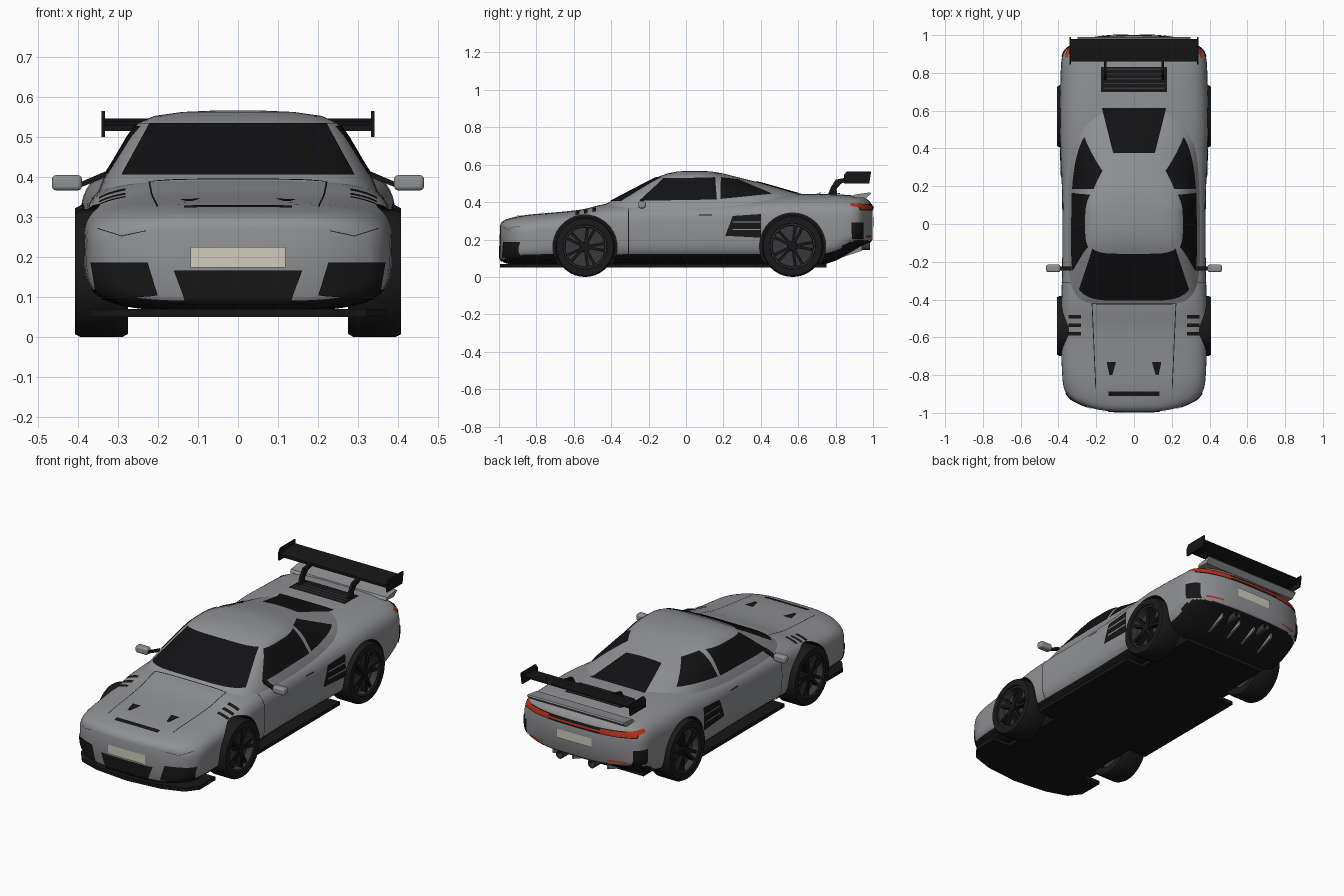
import bpy, bmesh, math
from mathutils import Vector
from mathutils.bvhtree import BVHTree

old = bpy.data.objects.get("Cube")
if old:
    bpy.data.objects.remove(old)


def material(name, rgb, rough=0.5):
    m = bpy.data.materials.new(name)
    m.use_nodes = True
    m.diffuse_color = (*rgb, 1)
    node = m.node_tree.nodes["Principled BSDF"]
    node.inputs["Base Color"].default_value = (*rgb, 1)
    node.inputs["Roughness"].default_value = rough
    return m


paint = material("silver grey paint", (0.28, 0.285, 0.295))
black = material("black trim", (0.008, 0.008, 0.008))
glass = material("dark glass", (0.006, 0.006, 0.007))
rubber = material("tyre rubber", (0.01, 0.01, 0.01))
alloy = material("dark alloy", (0.04, 0.04, 0.045))
red = material("red lamp", (0.5, 0.03, 0.012))
cream = material("cream plate", (0.62, 0.61, 0.5))
BOTH = (1, -1)


def finish(name, bm, *mats, angle=40):
    """Turn a bmesh into a named object with smooth shading."""
    me = bpy.data.meshes.new(name)
    bm.to_mesh(me)
    bm.free()
    ob = bpy.data.objects.new(name, me)
    bpy.context.collection.objects.link(ob)
    for m in mats:
        me.materials.append(m)
    smooth(ob, angle)
    return ob


def smooth(ob, angle=40):
    bpy.ops.object.select_all(action='DESELECT')
    ob.select_set(True)
    bpy.context.view_layer.objects.active = ob
    bpy.ops.object.shade_smooth_by_angle(angle=math.radians(angle))


def power(v, e):
    return math.copysign(abs(v) ** e, v)


def loft(bm, rings):
    """Skin closed rings and close both ends with rows of quads."""
    rows = [[bm.verts.new(p) for p in r] for r in rings]
    n = len(rows[0])
    for a, b in zip(rows, rows[1:]):
        for i in range(n):
            bm.faces.new((a[i], a[(i + 1) % n], b[(i + 1) % n], b[i]))
    for r in (rows[0], rows[-1]):
        for i in range(n // 2):
            quad = [r[i], r[i + 1], r[(n - i - 1) % n], r[(n - i) % n]]
            bm.faces.new(list(dict.fromkeys(quad)))
    bmesh.ops.recalc_face_normals(bm, faces=bm.faces)


def lathe(bm, profile, cx, cy, cz, sign, axis="x", seg=40):
    """Revolve (radius, offset) points about an axis along x or y."""
    rows = []
    for r, d in profile:
        ring = []
        for k in range(seg):
            a = math.tau * k / seg
            u, v = r * math.cos(a), r * math.sin(a)
            ring.append(bm.verts.new((sign * (cx + d), cy + u, cz + v) if axis == "x"
                                     else (sign * cx + u, cy + d, cz + v)))
        rows.append(ring)
    for a, b in zip(rows, rows[1:]):
        for i in range(seg):
            bm.faces.new((a[i], a[(i + 1) % seg], b[(i + 1) % seg], b[i]))
    bmesh.ops.remove_doubles(bm, verts=bm.verts, dist=1e-5)
    bmesh.ops.recalc_face_normals(bm, faces=bm.faces)


def prism(bm, pts, a, b, place):
    """Extrude a 2D outline from depth a to b; place maps (u, v, d) to 3D."""
    lo, hi = ([bm.verts.new(place(u, v, d)) for u, v in pts] for d in (a, b))
    bm.faces.new(lo)
    bm.faces.new(hi[::-1])
    for i in range(len(pts)):
        j = (i + 1) % len(pts)
        bm.faces.new((lo[i], hi[i], hi[j], lo[j]))
    bmesh.ops.recalc_face_normals(bm, faces=bm.faces)


def box(bm, x0, x1, y0, y1, z0, z1):
    prism(bm, [(x0, y0), (x1, y0), (x1, y1), (x0, y1)], z0, z1, lambda u, v, d: (u, v, d))


# Main body: cross-sections as (y, end bow, half width, bottom, belt, top)
stations = [
    (-.995, .10, .335, .10, .20, .272), (-.985, .10, .355, .085, .20, .293),
    (-.95, .09, .372, .07, .20, .312), (-.85, .05, .38, .065, .21, .332),
    (-.70, .02, .385, .065, .22, .345), (-.55, 0, .387, .065, .23, .362),
    (-.42, 0, .385, .065, .24, .392), (-.20, 0, .38, .065, .25, .405),
    (.10, 0, .38, .065, .25, .41), (.35, 0, .387, .065, .25, .425),
    (.55, 0, .395, .065, .25, .442), (.75, 0, .39, .07, .25, .443),
    (.88, -.02, .385, .13, .26, .437), (.95, -.05, .375, .17, .27, .425),
    (.985, -.07, .36, .185, .28, .40), (.998, -.08, .34, .20, .28, .37)]


def blend(rows, steps):
    """Catmull-Rom interpolation of table rows."""
    out = []
    for i in range(len(rows) - 1):
        p = [rows[max(0, min(len(rows) - 1, i + k))] for k in (-1, 0, 1, 2)]
        for s in range(steps):
            t = s / steps
            out.append([b + .5 * t * (c - a + t * (2 * a - 5 * b + 4 * c - d + t * (3 * (b - c) + d - a)))
                        for a, b, c, d in zip(*p)])
    return out + [rows[-1]]


def section(y, bow, w, bottom, belt, top, n=64):
    ring = []
    for k in range(n):
        t = math.tau * k / n
        c, s = power(math.cos(t), .5), power(math.sin(t), .5)
        ring.append((w * c, y + bow * abs(w * c / .38) ** 3,
                     belt + s * (top - belt if s > 0 else belt - bottom)))
    return ring


body_bm = bmesh.new()
loft(body_bm, [section(*row) for row in blend(stations, 3)])
for f in body_bm.faces:
    c = f.calc_center_median()
    f.material_index = int((f.normal.z < -.6 and c.z < .2) or (c.z < .085 and c.y < -.8))

# Cabin: outlines by height as (z, front y, rear y, half width, rear squareness)
levels = [(.34, -.52, .85, .36, 4), (.40, -.41, .72, .335, 3.5), (.44, -.335, .62, .31, 3),
          (.50, -.22, .41, .275, 2.2), (.535, -.15, .27, .25, 2), (.553, -.10, .20, .21, 2),
          (.563, -.05, .14, .14, 2), (.567, 0, .09, .05, 2)]


def outline(z, front, rear, w, square, n=96, mid=.05):
    ring = []
    for k in range(n):
        t = math.tau * k / n
        s = math.sin(t)
        e = 2 / (square if s > 0 else 5 if z < .55 else 3)
        ring.append((w * power(math.cos(t), e),
                     mid + power(s, e) * (rear - mid if s > 0 else mid - front), z))
    return ring


cabin_bm = bmesh.new()
loft(cabin_bm, [outline(*row) for row in levels])

# Surface used for laying thin panels
points, polys = [], []
for bm in (body_bm, cabin_bm):
    base = len(points)
    bm.verts.index_update()
    points += [v.co.copy() for v in bm.verts]
    polys += [[v.index + base for v in f.verts] for f in bm.faces]
shell = BVHTree.FromPolygons(points, polys)
body = finish("body_shell", body_bm, paint, black)
finish("cabin_shell", cabin_bm, paint, angle=50)

# Wheel arches
WHEELS = {"front": (-.54, .16), "rear": (.57, .165)}
bm = bmesh.new()
for cy, r in WHEELS.values():
    for s in BOTH:
        lathe(bm, [(0, .23), (r + .012, .23), (r + .012, .5), (0, .5)], 0, cy, r, s)
for f in bm.faces:
    f.material_index = 1
cutter = finish("arch_cutter", bm, paint, black)
cutter.hide_render = True
cut = body.modifiers.new("arches", 'BOOLEAN')
cut.operation, cut.object, cut.solver = 'DIFFERENCE', cutter, 'EXACT'
bpy.context.view_layer.objects.active = body
bpy.ops.object.modifier_apply(modifier="arches")
bpy.data.objects.remove(cutter)
smooth(body)

VIEWS = {"front": (lambda u, v: (u, -2, v), (0, 1, 0)), "rear": (lambda u, v: (u, 2, v), (0, -1, 0)),
         "top": (lambda u, v: (u, v, 2), (0, 0, -1)), "side": (lambda u, v: (2, u, v), (-1, 0, 0))}


def panel(name, mat, view, quads, signs=BOTH, lift=.004, n=12):
    """Lay four-cornered panels on the shell, projected from a direction."""
    bm = bmesh.new()
    place, direction = VIEWS[view]
    for s in signs:
        for a, b, c, d in quads:
            a, b, c, d = map(Vector, (a, b, c, d))
            flip = Vector((s, 1, 1))
            grid = []
            for i in range(n + 1):
                row = []
                for j in range(n + 1):
                    p = a.lerp(b, i / n).lerp(d.lerp(c, i / n), j / n)
                    start = Vector(place(*p))
                    hit, normal = shell.ray_cast(start, Vector(direction))[:2]
                    if hit is None:
                        hit, normal = shell.find_nearest(start - 2 * start.project(Vector(direction)) * .5)[:2]
                    if normal.dot(Vector(direction)) > 0:
                        normal = -normal
                    row.append(bm.verts.new((hit + normal * lift) * flip))
                grid.append(row)
            for i in range(n):
                for j in range(n):
                    f = bm.faces.new((grid[i][j], grid[i + 1][j], grid[i + 1][j + 1], grid[i][j + 1]))
                    f.normal_update()
                    if f.normal.dot(Vector(direction) * flip) > 0:
                        f.normal_flip()
    return finish(name, bm, mat, angle=60)


def rect(u0, u1, v0, v1):
    return [(u0, v0), (u1, v0), (u1, v1), (u0, v1)]


ONE = (1,)
# Glass
panel("windscreen", glass, "front", [[(-.29, .403), (.29, .403), (.22, .532), (-.22, .532)]], ONE, n=24)
panel("door_window", glass, "side", [[(-.25, .405), (.165, .412), (.155, .53), (-.12, .525)]], n=20)
panel("quarter_window", glass, "side", [[(.185, .415), (.46, .442), (.28, .518), (.185, .53)]], n=20)
panel("rear_window", glass, "top", [[(-.11, .375), (.11, .375), (.17, .615), (-.17, .615)]], ONE, n=20)

# Bonnet and deck details
panel("bonnet_slot", black, "top", [rect(-.135, .135, -.91, -.885)], ONE)
panel("bonnet_duct", black, "top", [[(.115, -.8), (.13, -.8), (.145, -.73), (.095, -.73)]])
panel("wing_vent", black, "top", [rect(.28, .345, y, y + .02) for y in (-.59, -.545, -.5)])
panel("bonnet_seam", black, "top", [[(.2, -.87), (.204, -.87), (.224, -.42), (.22, -.42)],
                                    rect(0, .22, -.424, -.42)], lift=.002, n=20)
panel("engine_vent", black, "top", [rect(-.175, .175, .7, .83)], ONE)
panel("engine_slat", alloy, "top", [rect(-.16, .16, .715 + .025 * k, .722 + .025 * k) for k in range(5)], ONE, .007)

# Side details
panel("door_seam", black, "side", [rect(-.31, -.306, .11, .37), rect(.07, .14, .328, .334)], lift=.002)
panel("side_intake", black, "side", [[(.21, .22), (.4, .21), (.4, .335), (.25, .325)]])
panel("intake_blade", paint, "side", [rect(.25, .4, z, z + .007) for z in (.25, .29)], lift=.008)
panel("rear_corner_vent", black, "side", [rect(.885, .945, .205, .29)])

# Nose details
panel("lower_grille", black, "front", [[(-.13, .085), (.13, .085), (.16, .167), (-.16, .167)]], ONE)
panel("corner_intake", black, "front", [[(.2, .105), (.35, .095), (.365, .187), (.225, .187)]])
panel("front_plate", cream, "front", [rect(-.118, .118, .174, .226)], ONE, .006)
panel("headlamp_seam", black, "front", [[(.23, .265), (.29, .252), (.29, .254), (.23, .267)],
                                        [(.29, .252), (.35, .27), (.35, .272), (.29, .254)]], lift=.002)

# Tail details
panel("lamp_surround", black, "rear", [rect(0, .35, .355, .388)], lift=.003)
panel("tail_lamp", red, "rear", [rect(.16, .345, .36, .384), rect(0, .16, .366, .374)], lift=.006)
panel("side_lamp", red, "side", [[(.88, .378), (.95, .365), (.95, .388), (.88, .392)]])
panel("rear_plate", cream, "rear", [rect(-.11, .11, .27, .32)], ONE, .006)
panel("rear_reflector", red, "rear", [rect(.2, .3, .212, .222)])

# Wheels
for end, (cy, r) in WHEELS.items():
    tyre, rim = bmesh.new(), bmesh.new()
    for s in BOTH:
        lathe(tyre, [(r * .72, .275), (r * .95, .275), (r, .29), (r, .393), (r * .95, .408),
                     (r * .74, .408), (r * .72, .395), (r * .72, .275)], 0, cy, r, s)
        lathe(rim, [(0, .33), (r * .73, .33), (r * .73, .4), (r * .68, .4), (r * .66, .365), (0, .365)], 0, cy, r, s)
    finish(end + "_tyres", tyre, rubber)
    finish(end + "_rims", rim, alloy)
    spokes = bmesh.new()
    for s in BOTH:
        lathe(spokes, [(0, .36), (r * .17, .36), (r * .15, .398), (0, .4)], 0, cy, r, s)
        for k in range(10):
            t = math.tau * (k // 2) / 5 + (.18 if k % 2 else -.18)
            prism(spokes, [(.1 * r, -.007), (.7 * r, -.008), (.7 * r, .008), (.1 * r, .007)], .362, .394,
                  lambda u, v, d: (s * d, cy + u * math.cos(t) - v * math.sin(t),
                                   r + u * math.sin(t) + v * math.cos(t)))
    finish(end + "_spokes", spokes, black, angle=30)

# Undertray with front splitter and sills
half = [(.2, -.975), (.32, -.935), (.37, -.87), (.37, -.73), (.26, -.73), (.26, -.35),
        (.37, -.35), (.37, .38), (.26, .38), (.26, .75)]
bm = bmesh.new()
prism(bm, [(0, -.995)] + half + [(-x, y) for x, y in half[::-1]], .05, .07, lambda u, v, d: (u, v, d))
finish("undertray", bm, black, angle=30)

# Diffuser fins and exhausts
bm, pipes = bmesh.new(), bmesh.new()
for s in BOTH:
    for x in (.05, .17):
        prism(bm, [(.76, .08), (.94, .14), (.94, .19), (.76, .1)], s * x - .005, s * x + .005,
              lambda u, v, d: (d, u, v))
    lathe(pipes, [(.017, .82), (.022, .82), (.022, .985), (.017, .985), (.017, .82)], .1, 0, .165, s, "y", 20)
finish("diffuser_fins", bm, paint, angle=30)
finish("exhaust_pipes", pipes, alloy)

# Rear wing, pylons and lip
bm = bmesh.new()
prism(bm, [(.86, .515), (.9, .518), (.98, .54), (.98, .547), (.9, .54), (.86, .53)], -.335, .335,
      lambda u, v, d: (d, u, v))
for s in BOTH:
    prism(bm, [(.845, .5), (.98, .5), (.99, .565), (.86, .565), (.845, .545)], s * .333, s * .341,
          lambda u, v, d: (d, u, v))
    prism(bm, [(.755, .43), (.81, .43), (.805, .47), (.83, .5), (.9, .52), (.88, .535), (.8, .52), (.775, .48)],
          s * .145, s * .16, lambda u, v, d: (d, u, v))
finish("rear_wing", bm, black, angle=30)
bm = bmesh.new()
prism(bm, [(.89, .425), (.96, .42), (.99, .445), (.985, .452), (.9, .44)], -.3, .3, lambda u, v, d: (d, u, v))
finish("tail_lip", bm, paint, angle=30)

# Door mirrors
housing, stalk = bmesh.new(), bmesh.new()
for s in BOTH:
    box(housing, s * .39, s * .465, -.255, -.215, .367, .405)
    prism(stalk, [(.33, .4), (.4, .372), (.4, .385), (.33, .415)], -.245, -.225, lambda u, v, d: (s * u, d, v))
bevel = finish("mirror_housings", housing, paint).modifiers.new("round", 'BEVEL')
bevel.width, bevel.segments = .01, 3
finish("mirror_stalks", stalk, black, angle=30)
